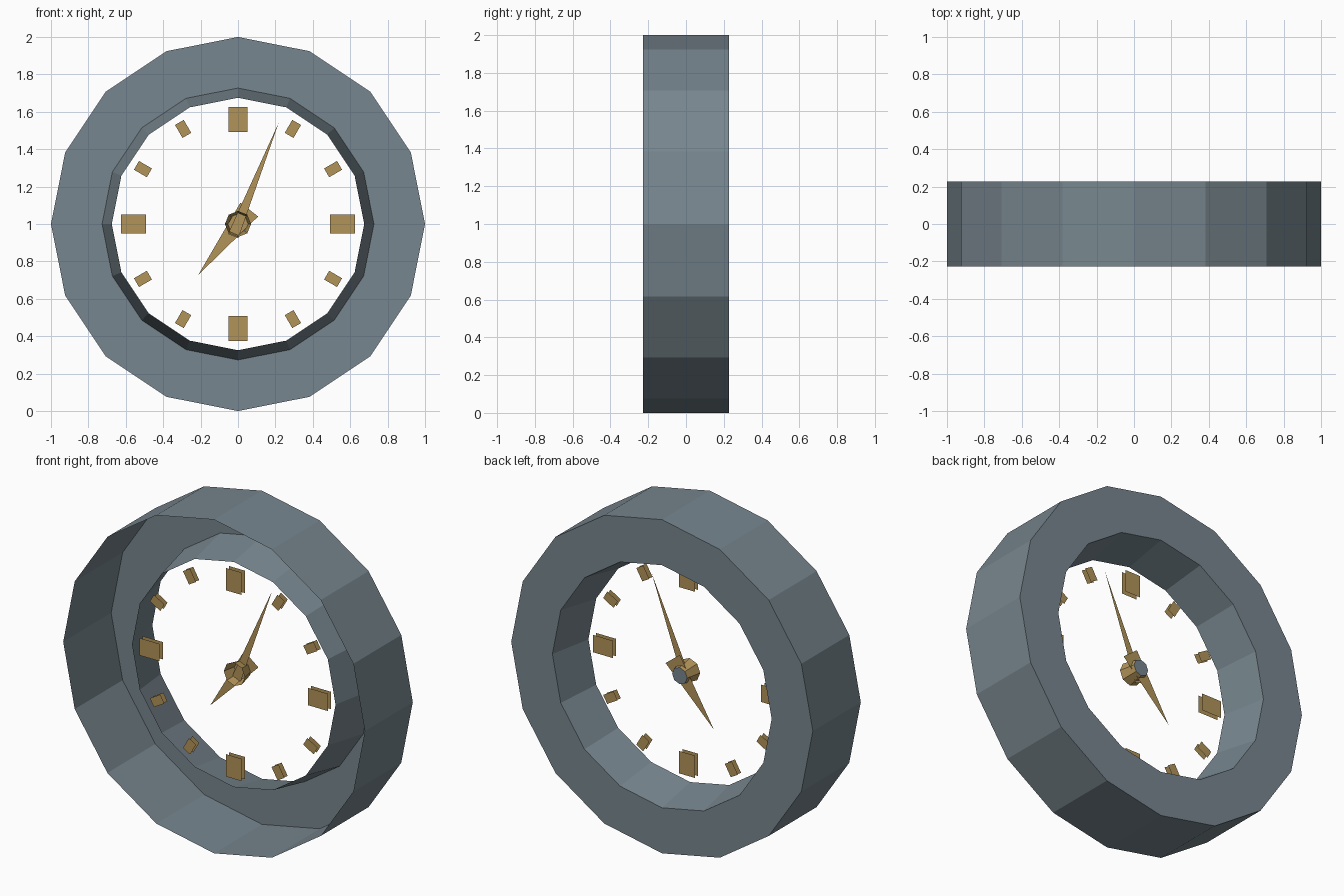
import bpy, math
from math import sin, cos, pi

if "Cube" in bpy.data.objects:
    bpy.data.objects.remove(bpy.data.objects["Cube"])

def material(name, srgb):
    m = bpy.data.materials.new(name)
    lin = [((c / 255 + 0.055) / 1.055) ** 2.4 for c in srgb]
    m.diffuse_color = (*lin, 1)
    m.use_nodes = True
    m.node_tree.nodes["Principled BSDF"].inputs["Base Color"].default_value = m.diffuse_color
    return m

SLATE = material("slate", (119, 134, 142))
GOLD = material("gold", (178, 148, 89))
CZ = 1.0  # height of the dial centre

def make(name, verts, faces, *mats):
    me = bpy.data.meshes.new(name)
    me.from_pydata(verts, [], faces)
    for m in mats:
        me.materials.append(m)
    ob = bpy.data.objects.new(name, me)
    bpy.context.collection.objects.link(ob)
    return ob

def lathe(name, n, profile, cap, *mats):
    """Turn (radius, y) points about the y axis; optionally cap the last ring."""
    verts = [(r * sin(2 * pi * i / n), y, CZ + r * cos(2 * pi * i / n))
             for r, y in profile for i in range(n)]
    faces = []
    for k in range(len(profile) - 1):
        for i in range(n):
            j = (i + 1) % n
            a, b = k * n, (k + 1) * n
            faces.append((a + i, b + i, b + j, a + j))
    if cap:
        a = (len(profile) - 1) * n
        faces.append([a + i for i in range(n)])
    return make(name, verts, faces, *mats)

# Case: outer wall open at the front, flat back ring, tapered inner lip
lathe("case", 16, [(1, -0.227), (1, 0.227), (0.727, 0.227), (0.675, -0.04)], False, SLATE)

# Hub: open cup with a slate back cap
hub = lathe("hub", 8, [(0.07, -0.035), (0.05, 0.06)], True, GOLD, SLATE)
hub.data.polygons[-1].material_index = 1

# Hour markers: pairs of thin plates, larger at the quarters
for h in range(12):
    a = h * pi / 6
    r, w, l = (0.558, 0.052, 0.067) if h % 3 == 0 else (0.587, 0.027, 0.04)
    verts = []
    for y in (-0.04, -0.01):
        for t, d in ((-w, -l), (w, -l), (w, l), (-w, l)):
            verts.append(((r + d) * sin(a) + t * cos(a), y, CZ + (r + d) * cos(a) - t * sin(a)))
    make(f"hour_marker_{h}", verts, [(0, 1, 2, 3), (7, 6, 5, 4)], GOLD)

# Hands: slim triangles with a tail past the hub
def hand(name, tx, tz, tail, half, y):
    d = math.hypot(tx, tz)
    ux, uz = tx / d, tz / d
    make(name, [(tx, y, CZ + tz),
                (-ux * tail - uz * half, y, CZ - uz * tail + ux * half),
                (-ux * tail + uz * half, y, CZ - uz * tail - ux * half)], [(0, 1, 2)], GOLD)

hand("minute_hand", 0.217, 0.54, 0.07, 0.03, 0.015)
hand("hour_hand", -0.213, -0.273, 0.098, 0.06, 0.04)
